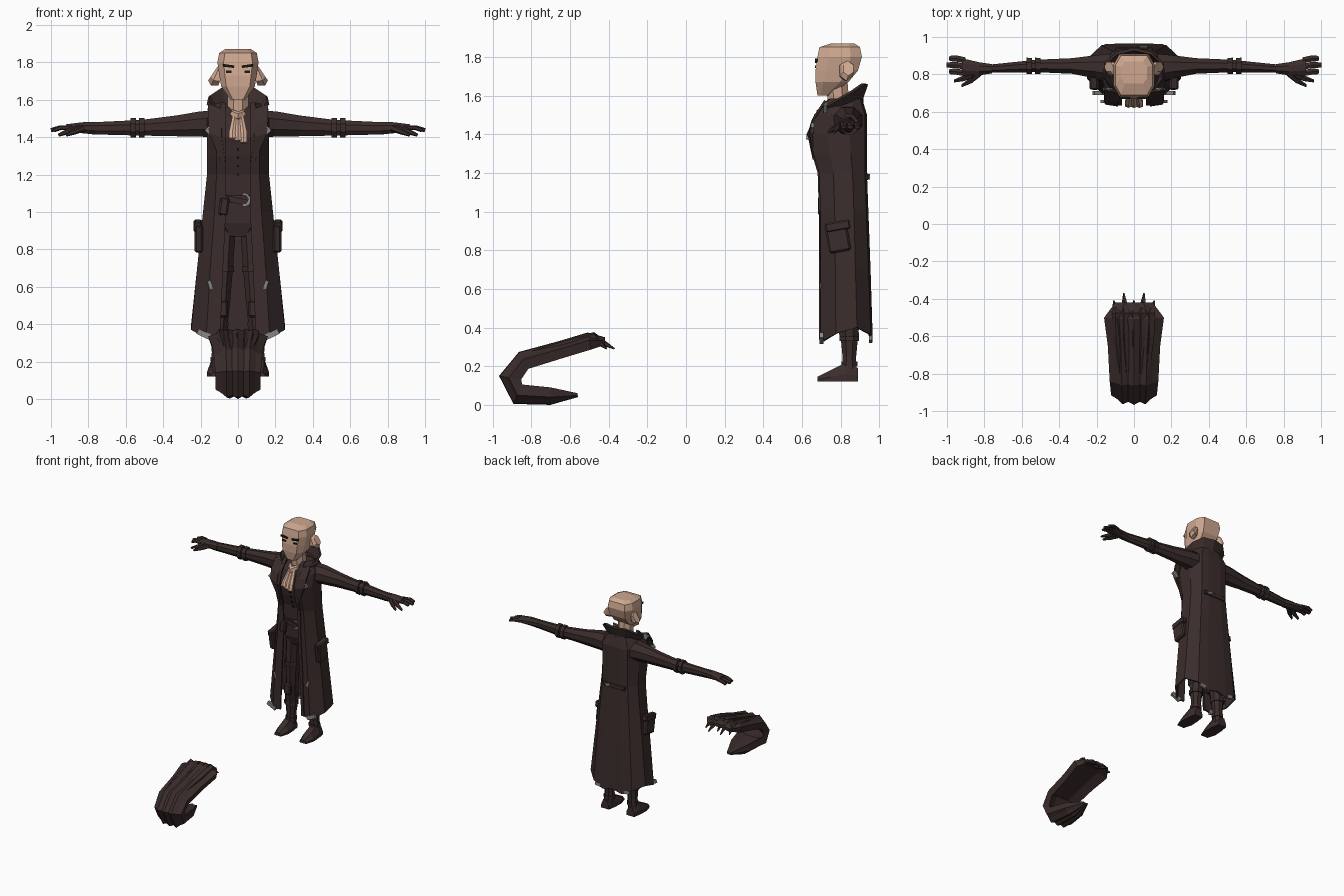
import bpy
import bmesh
from math import cos, sin, pi, radians
from mathutils import Vector, Matrix, Euler

cube = bpy.data.objects.get("Cube")
if cube:
    bpy.data.objects.remove(cube, do_unlink=True)

SIDE = Vector((1, 0, 0))
DEPTH = Vector((0, 1, 0))


def material(name, red, green, blue):
    mat = bpy.data.materials.new(name)
    mat.use_nodes = True
    mat.diffuse_color = (red, green, blue, 1)
    shader = next(node for node in mat.node_tree.nodes if node.type == 'BSDF_PRINCIPLED')
    shader.inputs["Base Color"].default_value = mat.diffuse_color
    return mat


skin = material("skin", .62, .39, .28)
leather = material("dark_leather", .043, .026, .025)
grey = material("worn_grey", .24, .24, .23)
black = material("black", .01, .01, .01)


def finish(name, bm, mat, mirror=False, thickness=0):
    bmesh.ops.recalc_face_normals(bm, faces=bm.faces)
    mesh = bpy.data.meshes.new(name)
    bm.to_mesh(mesh)
    bm.free()
    mesh.materials.append(mat)
    obj = bpy.data.objects.new(name, mesh)
    bpy.context.scene.collection.objects.link(obj)
    if mirror:
        obj.modifiers.new("mirror", 'MIRROR')
    if thickness:
        solid = obj.modifiers.new("thickness", 'SOLIDIFY')
        solid.thickness = thickness
        solid.offset = 0


def loft(name, rings, mat, closed=True, mirror=False, thickness=0):
    bm = bmesh.new()
    rows = [[bm.verts.new(point) for point in ring] for ring in rings]
    count = len(rows[0])
    for lower, upper in zip(rows, rows[1:]):
        for i in range(count if closed else count - 1):
            j = (i + 1) % count
            bm.faces.new((lower[i], lower[j], upper[j], upper[i]))
    if closed:
        bm.faces.new(rows[0])
        bm.faces.new(rows[-1])
    finish(name, bm, mat, mirror, thickness)


def polygon(sides):
    angles = [2 * pi * (i + .5) / sides for i in range(sides)]
    return [(cos(angle), sin(angle)) for angle in angles]


def sweep(name, stations, mat, across=SIDE, flat=1, section=polygon(8), mirror=False):
    """Sweep a section along stations of x, y, z, radius and optional second radius."""
    path = [Vector(station[:3]) for station in stations]
    rings = []
    for i, (centre, station) in enumerate(zip(path, stations)):
        tangent = path[min(i + 1, len(path) - 1)] - path[max(i - 1, 0)]
        up = tangent.cross(across).normalized()
        radius = station[3]
        height = station[4] if len(station) > 4 else radius * flat
        rings.append([centre + across * radius * u + up * height * v for u, v in section])
    loft(name, rings, mat, mirror=mirror)


def block(name, levels, mat):
    """Stack chamfered rings given as height, front, back and half width."""
    corner = [(.7, 1), (1, .5), (1, -.5), (.7, -1)]
    shape = corner + [(-u, v) for u, v in reversed(corner)]
    rings = []
    for z, front, back, width in levels:
        middle, half = (front + back) / 2, (back - front) / 2
        rings.append([(width * u, middle + half * v, z) for u, v in shape])
    loft(name, rings, mat)


def box(name, location, size, mat, turn=(0, 0, 0), mirror=False, bevel=0):
    bm = bmesh.new()
    rotation = Euler([radians(angle) for angle in turn])
    matrix = Matrix.LocRotScale(Vector(location), rotation, Vector(size))
    bmesh.ops.create_cube(bm, size=1, matrix=matrix)
    if bevel:
        bmesh.ops.bevel(bm, geom=bm.edges[:], offset=bevel, segments=1, affect='EDGES')
    finish(name, bm, mat, mirror)


def outline(z):
    """Front, back and half width of the clothed body at a height."""
    flare = max(0, 1.2 - z) / .8
    chest = max(0, 1 - abs(z - 1.38) / .2)
    shoulder = max(0, z - 1.5)
    front = .7 - .06 * chest + .6 * shoulder
    back = .93 + .03 * flare - .3 * shoulder
    width = .16 + .085 * flare - .6 * shoulder
    return front, back, width


# Head and face
block("head", [(1.6, .68, .74, .04), (1.67, .67, .84, .09), (1.73, .67, .89, .1),
               (1.8, .68, .91, .11), (1.85, .69, .9, .1), (1.87, .75, .87, .07)], skin)
sweep("ear", [(.09, .82, 1.72, .03), (.12, .83, 1.73, .04), (.135, .84, 1.74, .03)],
      skin, across=DEPTH, flat=1.5, section=polygon(6), mirror=True)
sweep("neck", [(0, .8, 1.47, .07), (0, .79, 1.55, .06), (0, .78, 1.67, .06)], skin)
box("eyebrow", (.05, .675, 1.78), (.06, .014, .014), black, turn=(0, -8, 0), mirror=True)
box("eye", (.05, .673, 1.75), (.03, .009, .013), black, mirror=True)

# Pleated neck cloth hanging from a knot
for x in (-.03, 0, .03):
    sweep("neck_cloth_tail", [(x / 2, .71, 1.52, .015), (x, .65, 1.42, .022),
                              (x, .635, 1.38 - x / 3, .022)],
          skin, flat=.7, section=polygon(6))
sweep("neck_cloth_knot", [(-.04, .73, 1.53, .02), (0, .7, 1.51, .028), (.04, .73, 1.53, .02)],
      skin, across=DEPTH, section=polygon(6))

# Waistcoat
waistcoat = []
for z in (1, 1.2, 1.3, 1.4, 1.5, 1.56):
    front, back, width = outline(z)
    waistcoat.append((z, front + .03, back - .03, width * .78))
block("waistcoat", waistcoat, leather)
for i in range(4):
    z = 1.2 + .045 * i
    box("waistcoat_button", (0, outline(z)[0] + .026, z), (.012, .014, .012), black)

# Hips, trousers and straps
block("hips", [(.87, .76, .89, .06), (.94, .735, .9, .115), (1.05, .73, .9, .118)], leather)
sweep("trouser_leg", [(.06, .82, .95, .055), (.075, .82, .7, .052), (.085, .83, .5, .044),
                      (.1, .845, .35, .042)], leather, flat=1.3, mirror=True)
sweep("thigh_strap", [(.075, .82, .68, .058), (.075, .82, .71, .058)],
      leather, flat=1.3, mirror=True)
box("knee_pad", (.085, .77, .48), (.06, .03, .09), leather, mirror=True, bevel=.01)

# Boots
sweep("boot_shaft", [(.11, .845, .16, .04), (.105, .845, .25, .038), (.1, .845, .41, .055)],
      leather, mirror=True)
for z, radius in ((.2, .045), (.33, .055)):
    sweep("boot_strap", [(.105, .845, z, radius), (.105, .845, z + .025, radius)],
          leather, mirror=True)
foot = []
for y, width, height in ((.89, .035, .07), (.83, .045, .1), (.75, .05, .06), (.68, .03, .025)):
    half = [(width, 0), (width, height * .4), (width / 2, height)]
    profile = half + [(-x, z) for x, z in reversed(half)]
    foot.append([(.115 + x, y, .12 + z) for x, z in profile])
loft("boot_foot", foot, leather, mirror=True)

# Belt with round buckle and pouch
block("belt", [(1.05, .715, .9, .125), (1.09, .715, .9, .125)], leather)
box("hanging_belt", (0, .71, 1.06), (.15, .012, .03), leather, turn=(0, 12, 0))
for degrees in range(-80, 90, 40):
    angle = radians(degrees)
    box("belt_buckle", (.03 + .03 * cos(angle), .703, 1.065 + .03 * sin(angle)),
        (.013, .01, .024), grey, turn=(0, -degrees, 0))
box("belt_pouch", (-.075, .7, 1.03), (.05, .035, .1), leather, turn=(0, 8, 0), bevel=.01)

# Long coat, open at the front, with a ragged hem
coat, edging = [], []
for z in (.4, .7, 1, 1.2, 1.3, 1.4, 1.5, 1.58):
    front, back, width = outline(z)
    opening = .07 + max(0, 1 - z) * .05
    depth = back - front
    half = [(opening, front), (opening / 3 + width * .55, front), (width, front + .3 * depth),
            (width, front + .7 * depth), (width * .7, back - .01), (width * .35, back), (0, back)]
    hem = .04 if z == .4 else 0
    ring = [(x, y, z - hem * (1 + cos(1.4 * i - 1))) for i, (x, y) in enumerate(half)]
    coat.append(ring)
    x, y, low = ring[0]
    edging.append([(x - .005, y - .008, low), (x + .02, y - .008, low)])
loft("long_coat", coat, leather, closed=False, mirror=True, thickness=.012)
loft("coat_edging", edging, leather, closed=False, mirror=True, thickness=.01)

# Lapels and standing collar
lapel = []
for z in (1.27, 1.4, 1.47, 1.55):
    y = outline(z)[0] - .012
    spread = min(.07, (z - 1.27) / 2)
    lapel.append([(.07 + spread / 4, y, z), (.09 + spread, y + spread / 6, z + spread / 3)])
loft("lapel", lapel, leather, closed=False, mirror=True, thickness=.012)

collar = []
for rise, wide, deep in ((0, .12, .1), (.5, .125, .1), (1, .165, .125)):
    row = []
    for i in range(5):
        angle = radians(90 - 34 * i)
        top = 1.66 - .04 * max(0, i - 1)
        base = 1.52 - .01 * i
        row.append((wide * cos(angle), .81 + deep * sin(angle), base + (top - base) * rise))
    row[0] = (0, *row[0][1:])
    collar.append(row)
loft("collar", collar, leather, closed=False, mirror=True, thickness=.016)

# Back strap and side pockets
box("back_strap", (0, .935, 1.18), (.2, .016, .035), leather, bevel=.004)
box("back_buckle", (.05, .945, 1.18), (.04, .012, .02), grey, turn=(0, 10, 0))
box("pocket", (.21, .785, .865), (.045, .115, .15), leather, (10, 0, 0), True, .01)
box("pocket_flap", (.215, .785, .925), (.045, .13, .05), leather, (10, 0, 0), True, .008)

# Worn patches on collar, lapels and hem
box("collar_patch", (.135, .72, 1.54), (.04, .02, .05), grey, (0, 35, 0), True)
box("lapel_patch", (.15, .655, 1.43), (.05, .016, .03), grey, (0, -40, 0), True)
box("coat_patch", (.15, .697, .61), (.016, .009, .045), grey, (0, 20, 0), True)
box("hem_patch", (.18, .7, .345), (.08, .02, .03), grey, (0, -25, 0), True)
box("back_hem_patch", (.11, .955, .34), (.09, .016, .025), grey, (0, -10, 0), True)

# Sleeves with arm bands
sweep("sleeve", [(.1, .83, 1.47, .09, .08), (.2, .84, 1.47, .068, .073),
                 (.33, .845, 1.46, .045, .06), (.52, .845, 1.45, .036, .045),
                 (.78, .83, 1.447, .023, .035)], leather, across=DEPTH, mirror=True)
for x in (.5, .545):
    sweep("arm_band", [(x, .845, 1.45, .046), (x + .03, .845, 1.45, .048)],
          leather, across=DEPTH, flat=1.2, mirror=True)

# Gloves
sweep("glove_palm", [(.76, .83, 1.447, .027, .036), (.83, .83, 1.45, .038, .032),
                     (.92, .84, 1.45, .05, .02)], leather, across=DEPTH, mirror=True)
for spread in (-1, 0, 1):
    y = .85 + .035 * spread
    sweep("glove_finger", [(.9, y - .01, 1.45, .018), (.95, y, 1.45, .019),
                           (1 - .015 * abs(spread), y, 1.437, .016)],
          leather, across=DEPTH, flat=.7, section=polygon(6), mirror=True)
for name, x, y, reach in (("glove_thumb", .82, .81, .07), ("glove_index", .86, .8, .035)):
    sweep(name, [(x, y, 1.45, .02), (x + .05, y - reach * .6, 1.43, .017),
                 (x + .1, y - reach, 1.41, .009)],
          leather, across=DEPTH, flat=.9, section=polygon(6), mirror=True)

# Separate hair piece: a ridged shell curling under itself
ridges = [(1 - i / 4, (1, .72)[i % 2] - .9 * abs(1 - i / 4) ** 4) for i in range(9)]
hollow = [(-.9, -1), (-.4, -.4), (.4, -.4), (.9, -1)]
sweep("hair_shell", [(0, -.42, .33, .1, .02), (0, -.5, .33, .16, .045), (0, -.65, .285, .14, .045),
                     (0, -.84, .23, .13, .05), (0, -.91, .14, .122, .058),
                     (0, -.87, .055, .12, .055), (0, -.7, .045, .085, .045),
                     (0, -.56, .05, .02, .01)], leather, section=ridges + hollow)
for i in range(-2, 3):
    x = .045 * i
    tip = -.37 - .04 * ((i + 1) % 2)
    sweep("hair_lock", [(x * .8, -.8, .27, .012), (x, -.6, .325, .022), (x, -.48, .35, .028),
                        (x * 1.2, tip, .29, .004)], leather, section=polygon(5))
